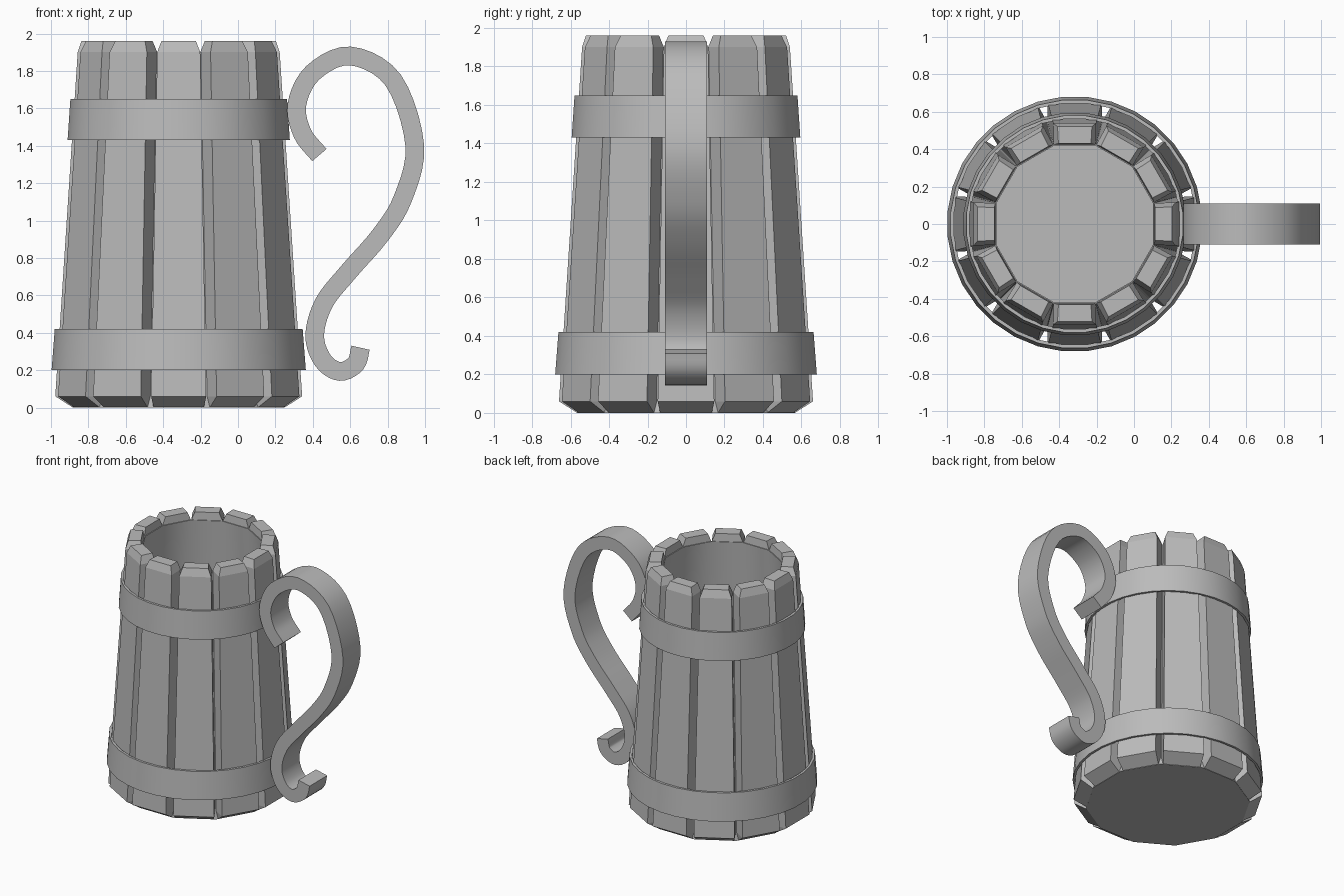
import bpy, bmesh, math
from mathutils import Vector

cube = bpy.data.objects.get("Cube")
if cube:
    bpy.data.objects.remove(cube, do_unlink=True)

AXIS = -0.317      # x of the mug's own axis
STAVES = 12

grey = bpy.data.materials.new("plain grey")
grey.use_nodes = True
grey.diffuse_color = (0.5, 0.5, 0.5, 1)
grey.node_tree.nodes["Principled BSDF"].inputs["Base Color"].default_value = (0.5, 0.5, 0.5, 1)


def finish(name, bm, smooth=None):
    bmesh.ops.recalc_face_normals(bm, faces=bm.faces)
    mesh = bpy.data.meshes.new(name)
    bm.to_mesh(mesh)
    bm.free()
    mesh.materials.append(grey)
    obj = bpy.data.objects.new(name, mesh)
    bpy.context.collection.objects.link(obj)
    if smooth:
        bpy.ops.object.select_all(action='DESELECT')
        obj.select_set(True)
        bpy.context.view_layer.objects.active = obj
        bpy.ops.object.shade_smooth_by_angle(angle=math.radians(smooth))
    return obj


def bridge(bm, a, b):
    for i in range(len(a)):
        j = (i + 1) % len(a)
        bm.faces.new((a[i], a[j], b[j], b[i]))


def lathe(name, profile, sides, closed, smooth):
    """Turn (radius, z) points round the mug's axis."""
    bm = bmesh.new()
    rings = []
    for r, z in profile:
        ring = []
        for i in range(sides):
            a = math.tau * (i + 0.5) / sides
            ring.append(bm.verts.new((AXIS + r * math.cos(a), r * math.sin(a), z)))
        rings.append(ring)
    for a, b in zip(rings, rings[1:]):
        bridge(bm, a, b)
    if closed:
        bridge(bm, rings[-1], rings[0])
    else:
        bm.faces.new(rings[0])
        bm.faces.new(rings[-1])
    return finish(name, bm, smooth)


# Staves: tapered boards with bevelled ends
# each section: z, outer radius, outer half width, inner radius, inner half width
sections = [(0.003, 0.57, 0.135, 0.54, 0.135),
            (0.06, 0.66, 0.147, 0.545, 0.145),
            (1.90, 0.54, 0.115, 0.424, 0.112),
            (1.96, 0.52, 0.092, 0.43, 0.087)]
for k in range(STAVES):
    a = math.tau * k / STAVES
    out = Vector((math.cos(a), math.sin(a), 0))
    side = Vector((-math.sin(a), math.cos(a), 0))
    bm = bmesh.new()
    rings = []
    for z, ro, wo, ri, wi in sections:
        corners = [(ro, -wo), (ro, wo), (ri, wi), (ri, -wi)]
        rings.append([bm.verts.new(Vector((AXIS, 0, z)) + out * r + side * w)
                      for r, w in corners])
    for lower, upper in zip(rings, rings[1:]):
        bridge(bm, lower, upper)
    bm.faces.new(rings[0])
    bm.faces.new(rings[-1])
    finish(f"stave_{k + 1}", bm)

# Inner lining with floor and base
flat = 1 / math.cos(math.pi / STAVES)
lining = [(0.567, 0), (0.555, 0.06), (0.43, 1.9), (0.418, 1.9), (0.535, 0.08)]
lathe("lining", [(r * flat, z) for r, z in lining], STAVES, False, 35)


# Hoops
def hoop(name, z0, r0, z1, r1, t=0.018):
    lathe(name, [(r0, z0), (r1, z1), (r1 - t, z1), (r0 - t, z0)], 32, True, 30)


hoop("lower_hoop", 0.20, 0.683, 0.42, 0.666)
hoop("upper_hoop", 1.43, 0.597, 1.65, 0.582)

# Handle: flat strip swept along a scrolled S-curve
path = [(0.435, 1.35), (0.345, 1.465), (0.315, 1.62), (0.40, 1.79),
        (0.60, 1.88), (0.83, 1.75), (0.945, 1.40), (0.88, 1.115),
        (0.76, 0.92), (0.59, 0.725), (0.46, 0.56), (0.41, 0.385),
        (0.455, 0.25), (0.545, 0.193), (0.63, 0.235), (0.655, 0.32)]
pts = [Vector(p) for p in path]
pts = [2 * pts[0] - pts[1]] + pts + [2 * pts[-1] - pts[-2]]
STEPS = 5
line = []
for p0, p1, p2, p3 in zip(pts, pts[1:], pts[2:], pts[3:]):
    for s in range(STEPS):
        t = s / STEPS
        line.append(0.5 * (2 * p1 + (p2 - p0) * t
                           + (2 * p0 - 5 * p1 + 4 * p2 - p3) * t ** 2
                           + (3 * p1 - p0 - 3 * p2 + p3) * t ** 3))
line.append(pts[-2])
bm = bmesh.new()
rings = []
for i, p in enumerate(line):
    d = (line[min(i + 1, len(line) - 1)] - line[max(i - 1, 0)]).normalized()
    n = Vector((-d.y, d.x)) * 0.05
    rings.append([bm.verts.new((q.x, y, q.y)) for q, y in
                  ((p + n, -0.11), (p + n, 0.11), (p - n, 0.11), (p - n, -0.11))])
for a, b in zip(rings, rings[1:]):
    bridge(bm, a, b)
bm.faces.new(rings[0])
bm.faces.new(rings[-1])
finish("handle", bm, 40)
